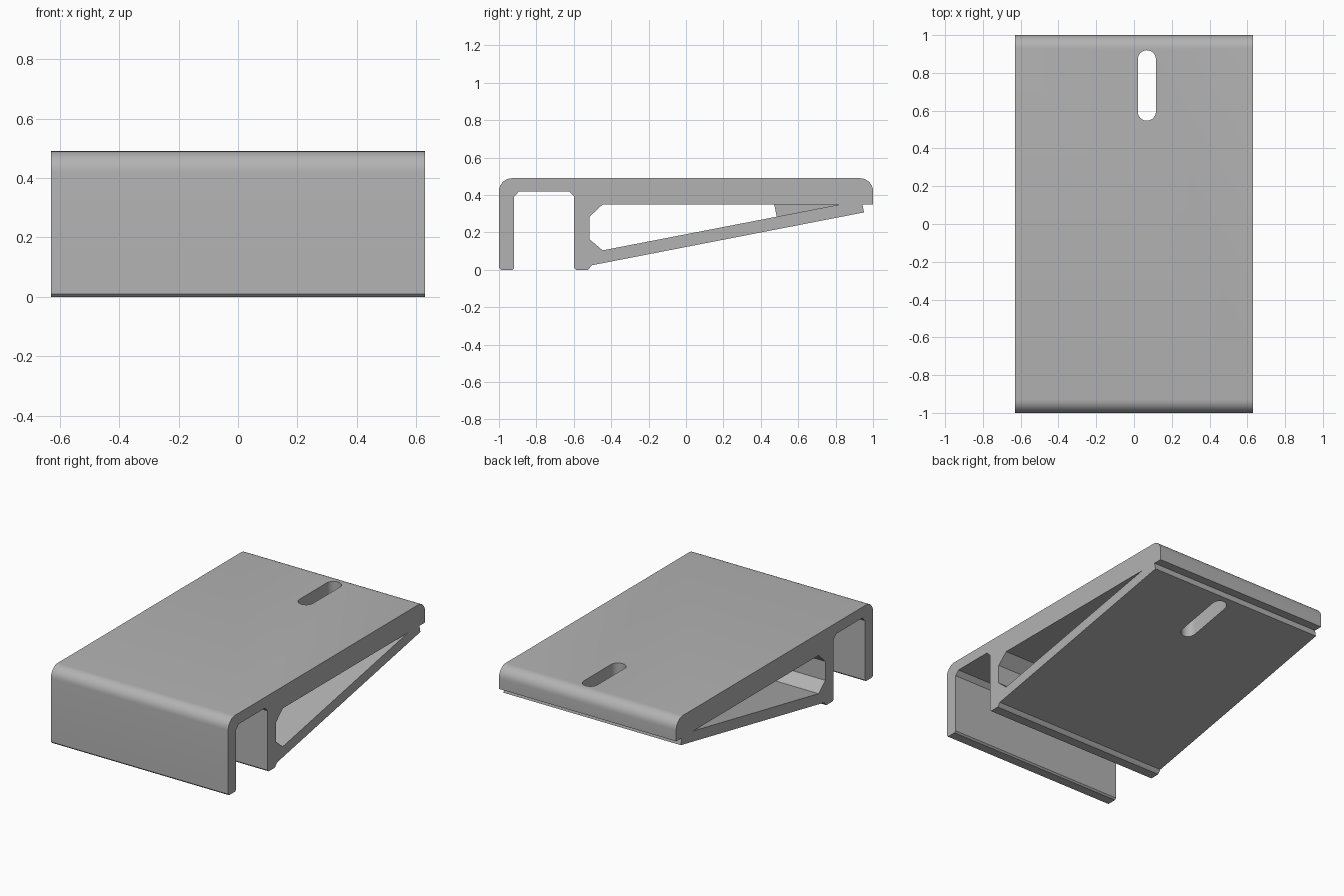
import bpy, bmesh, math

cube = bpy.data.objects.get("Cube")
if cube:
    bpy.data.objects.remove(cube, do_unlink=True)

HALF = 0.63

grey = bpy.data.materials.new("plain grey")
grey.use_nodes = True
colour = (0.45, 0.45, 0.45, 1)
grey.diffuse_color = colour
grey.node_tree.nodes["Principled BSDF"].inputs["Base Color"].default_value = colour


def arc(a, b, r, start, end, steps=8):
    """Points on a circular arc, angles in degrees."""
    angles = [math.radians(start + (end - start) * i / steps) for i in range(steps + 1)]
    return [(a + r * math.cos(t), b + r * math.sin(t)) for t in angles]


def prism(name, points, depth):
    """Closed solid swept from a loop of 3D points along a depth vector."""
    bm = bmesh.new()
    base = bm.faces.new([bm.verts.new(p) for p in points])
    top = bmesh.ops.extrude_face_region(bm, geom=[base])["geom"]
    bmesh.ops.translate(bm, vec=depth, verts=[v for v in top if isinstance(v, bmesh.types.BMVert)])
    bmesh.ops.recalc_face_normals(bm, faces=bm.faces)
    mesh = bpy.data.meshes.new(name)
    bm.to_mesh(mesh)
    bm.free()
    mesh.materials.append(grey)
    obj = bpy.data.objects.new(name, mesh)
    bpy.context.collection.objects.link(obj)
    return obj


def side_prism(name, profile, x0, x1):
    """Sweep a (y, z) profile across x."""
    return prism(name, [(x0, y, z) for y, z in profile], (x1 - x0, 0, 0))


def combine(target, tool, operation):
    mod = target.modifiers.new(tool.name, "BOOLEAN")
    mod.operation, mod.solver, mod.object = operation, "EXACT", tool
    bpy.context.view_layer.objects.active = target
    bpy.ops.object.modifier_apply(modifier=mod.name)
    bpy.data.objects.remove(tool, do_unlink=True)


# Outer section: rounded top, front clip channel, sloping underside
outline = (
    [(-1, 0.01)] + arc(-0.93, 0.42, 0.07, 180, 90) + arc(0.93, 0.42, 0.07, 90, 0)
    + [(1, 0.35), (0.943, 0.35), (0.952, 0.307),
       (-0.505, 0.024), (-0.515, 0.01), (-0.525, 0), (-0.588, 0), (-0.598, 0.01),
       (-0.598, 0.392), (-0.625, 0.42), (-0.892, 0.42), (-0.919, 0.392),
       (-0.919, 0.01), (-0.929, 0), (-0.99, 0)]
)
bracket = side_prism("bracket", outline, -HALF, HALF)

# Wedge-shaped hollow through the sides
hollow = [(-0.515, 0.163), (-0.515, 0.285), (-0.445, 0.35), (0.825, 0.35), (-0.446, 0.104)]
combine(bracket, side_prism("hollow", hollow, -1, 1), "DIFFERENCE")

# Boss that joins the two plates around the slot
boss = [(0.467, 0.37), (0.49, 0.262), (0.86, 0.335), (0.86, 0.37)]
combine(bracket, side_prism("boss", boss, -0.05, 0.185), "UNION")

# Round-ended screw slot
slot = arc(0.068, 0.872, 0.048, 0, 180, 12) + arc(0.068, 0.595, 0.048, 180, 360, 12)
combine(bracket, prism("slot", [(x, y, -0.5) for x, y in slot], (0, 0, 2)), "DIFFERENCE")

bpy.ops.object.select_all(action="DESELECT")
bracket.select_set(True)
bpy.context.view_layer.objects.active = bracket
bpy.ops.object.shade_smooth_by_angle(angle=math.radians(25))
